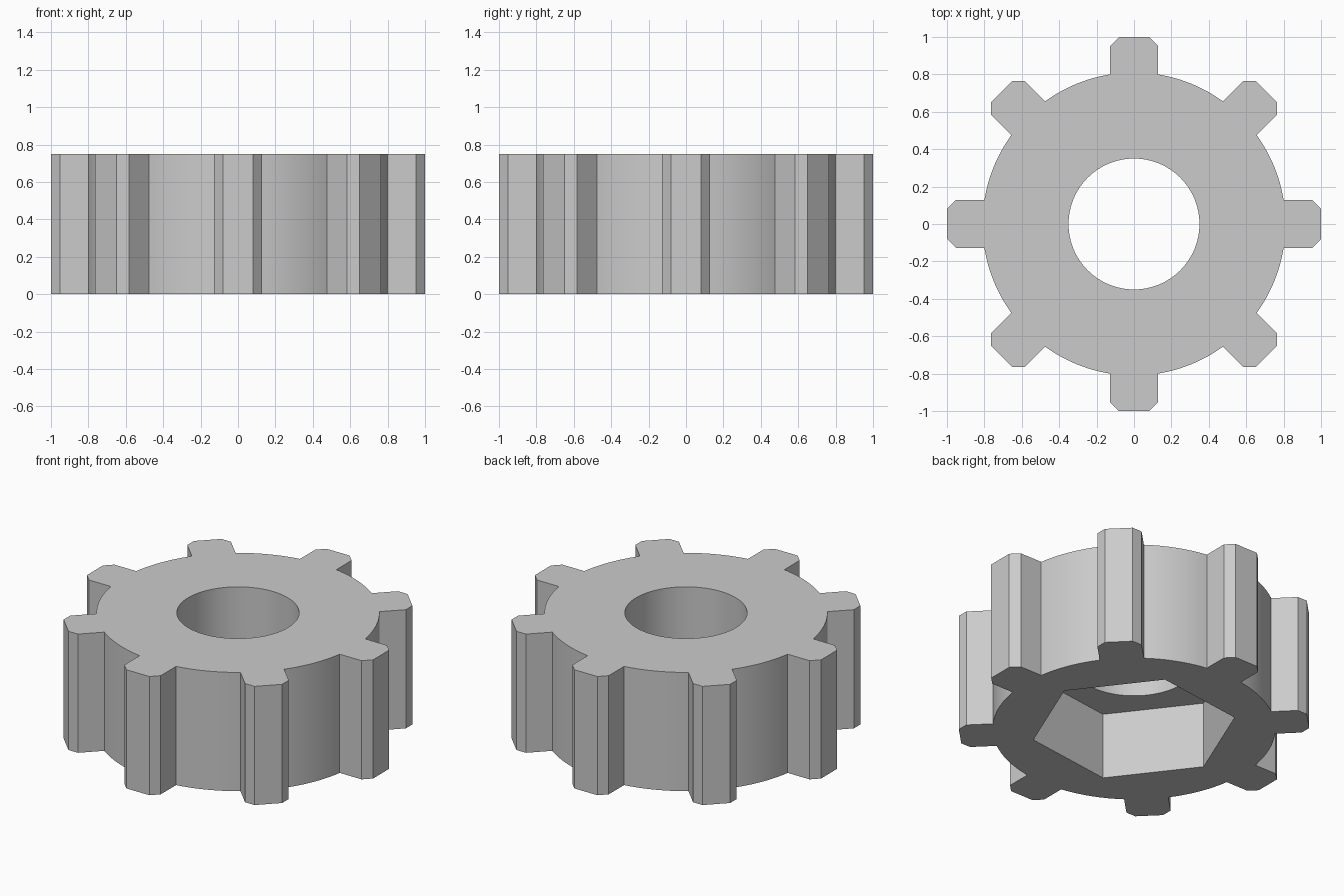
import bpy
import bmesh
from math import sin, cos, asin, pi, radians
from mathutils import Matrix, Vector

HEIGHT = 0.75
POCKET_TOP = 0.42
BODY_R = 0.81
BORE_R = 0.35
HEX_R = 0.59
TEETH = 8
TOOTH_HALF = 0.127
ARC_STEPS = 12

if "Cube" in bpy.data.objects:
    bpy.data.objects.remove(bpy.data.objects["Cube"], do_unlink=True)


def circle(radius, count, turn=0.0):
    return [(radius * cos(turn + 2 * pi * i / count),
             radius * sin(turn + 2 * pi * i / count)) for i in range(count)]


def gear_outline():
    """Chamfered teeth joined by arcs of the round body."""
    half = asin(TOOTH_HALF / BODY_R)
    base = BODY_R * cos(half)
    right = [(base, -TOOTH_HALF), (0.953, -TOOTH_HALF), (1.0, -0.08)]
    tooth = right + [(x, -y) for x, y in reversed(right)]
    step = 2 * pi / TEETH
    points = []
    for i in range(TEETH):
        spin = Matrix.Rotation(i * step, 2)
        points += [tuple(spin @ Vector(p)) for p in tooth]
        for k in range(1, ARC_STEPS):
            a = i * step + half + (step - 2 * half) * k / ARC_STEPS
            points.append((BODY_R * cos(a), BODY_R * sin(a)))
    return points


bm = bmesh.new()


def loop(points, z):
    verts = [bm.verts.new((x, y, z)) for x, y in points]
    return [bm.edges.new((v, verts[i - 1])) for i, v in enumerate(verts)], verts


def wall(points, low, high):
    """Vertical wall along a closed outline; returns its two edge loops."""
    low_edges, a = loop(points, low)
    high_edges, b = loop(points, high)
    for i in range(len(a)):
        bm.faces.new((a[i - 1], a[i], b[i], b[i - 1]))
    return low_edges, high_edges


def ring_cap(outer, inner):
    bmesh.ops.triangle_fill(bm, edges=outer + inner, use_beauty=True,
                            normal=(0, 0, 1))


# Toothed rim, round bore and hexagonal nut pocket
rim_low, rim_high = wall(gear_outline(), 0, HEIGHT)
bore_low, bore_high = wall(circle(BORE_R, 96), POCKET_TOP, HEIGHT)
hex_low, hex_high = wall(circle(HEX_R, 6, radians(7.5)), 0, POCKET_TOP)

# Top face, underside and pocket ceiling
ring_cap(rim_high, bore_high)
ring_cap(rim_low, hex_low)
ring_cap(hex_high, bore_low)
bmesh.ops.recalc_face_normals(bm, faces=bm.faces)

mesh = bpy.data.meshes.new("toothed_wheel")
bm.to_mesh(mesh)
bm.free()

# Plain grey finish
grey = bpy.data.materials.new("light grey")
grey.use_nodes = True
colour = (0.6, 0.6, 0.6, 1)
grey.diffuse_color = colour
grey.node_tree.nodes["Principled BSDF"].inputs["Base Color"].default_value = colour
mesh.materials.append(grey)

wheel = bpy.data.objects.new("toothed_wheel", mesh)
bpy.context.collection.objects.link(wheel)
bpy.ops.object.select_all(action="DESELECT")
wheel.select_set(True)
bpy.context.view_layer.objects.active = wheel
bpy.ops.object.shade_smooth_by_angle(angle=radians(30))
